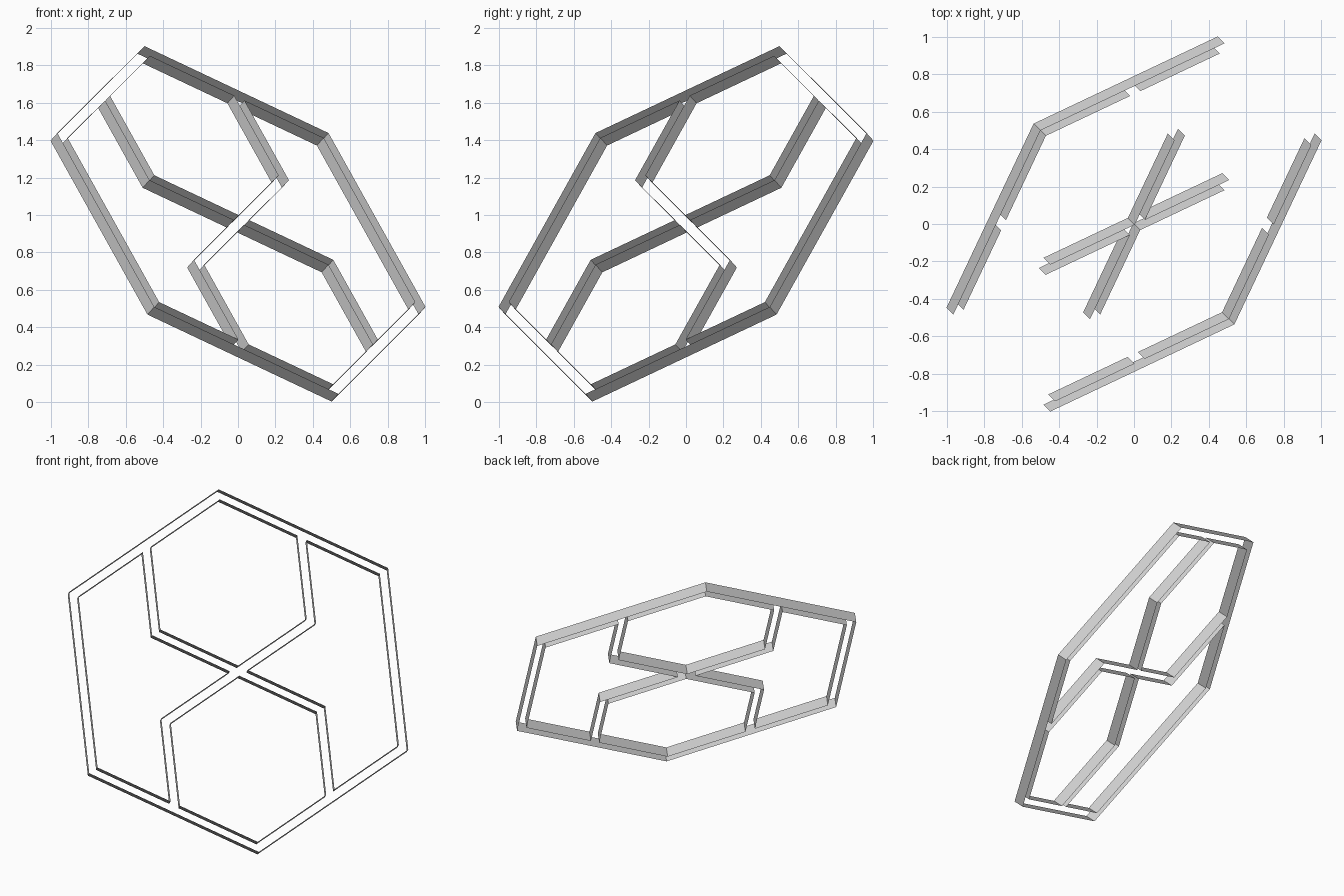
import bpy, bmesh, math
from mathutils import Vector, Matrix

if "Cube" in bpy.data.objects:
    bpy.data.objects.remove(bpy.data.objects["Cube"])

RADIUS = 1.184     # outer hexagon radius
WIDTH = 0.057      # bar width in the plane of the frame
DEPTH = 0.066      # bar depth across the plane
MID = RADIUS - WIDTH / math.sqrt(3)   # radius of the bar centre lines

# Tilted plane of the frame
normal = Vector((0.555, -0.555, 0.619)).normalized()
across = Vector((-1, -1, 0)).normalized()
up = across.cross(normal).normalized()
frame = Matrix((up, across, normal)).transposed().to_4x4()
frame.translation = (0, 0, 0.953)

grey = bpy.data.materials.new("grey")
grey.diffuse_color = (0.6, 0.6, 0.6, 1)
grey.use_nodes = True
grey.node_tree.nodes["Principled BSDF"].inputs["Base Color"].default_value = grey.diffuse_color


def polar(radius, degrees):
    a = math.radians(degrees)
    return Vector((radius * math.cos(a), radius * math.sin(a)))


def inset(points, dist):
    """Move every side of a counter-clockwise outline inward by dist."""
    result = []
    for i, p in enumerate(points):
        d1 = (p - points[i - 1]).normalized()
        d2 = (points[(i + 1) % len(points)] - p).normalized()
        n1, n2 = Vector((-d1.y, d1.x)), Vector((-d2.y, d2.x))
        result.append(p + (n1 + n2) * dist / (1 + n1.dot(n2)))
    return result


def wall(name, points):
    """Open ribbon following a closed outline, without caps."""
    bm = bmesh.new()
    low = [bm.verts.new((p.x, p.y, -DEPTH / 2)) for p in points]
    high = [bm.verts.new((p.x, p.y, DEPTH / 2)) for p in points]
    for i in range(len(points)):
        j = (i + 1) % len(points)
        bm.faces.new((low[i], low[j], high[j], high[i]))
    bm.transform(frame)
    mesh = bpy.data.meshes.new(name)
    bm.to_mesh(mesh)
    bm.free()
    mesh.materials.append(grey)
    bpy.context.collection.objects.link(bpy.data.objects.new(name, mesh))


# Outer side of the hexagonal frame
wall("outer_frame_wall", [polar(RADIUS, 60 * k) for k in range(6)])

# Centre lines around the two kinds of opening
a, b, c, d = (polar(MID, 60 * k) for k in range(4))
hexagon = [a / 2 + polar(MID / 2, 60 * k) for k in range(6)]
side = [(a + b) / 2, b, c, (c + d) / 2, c / 2, Vector((0, 0)), b / 2]

# Walls of the openings, each repeated by a half turn
for outline, names in ((hexagon, ("upper_opening_wall", "lower_opening_wall")),
                       (side, ("left_opening_wall", "right_opening_wall"))):
    loop = inset(outline, WIDTH / 2)[::-1]
    wall(names[0], loop)
    wall(names[1], [-p for p in loop])
